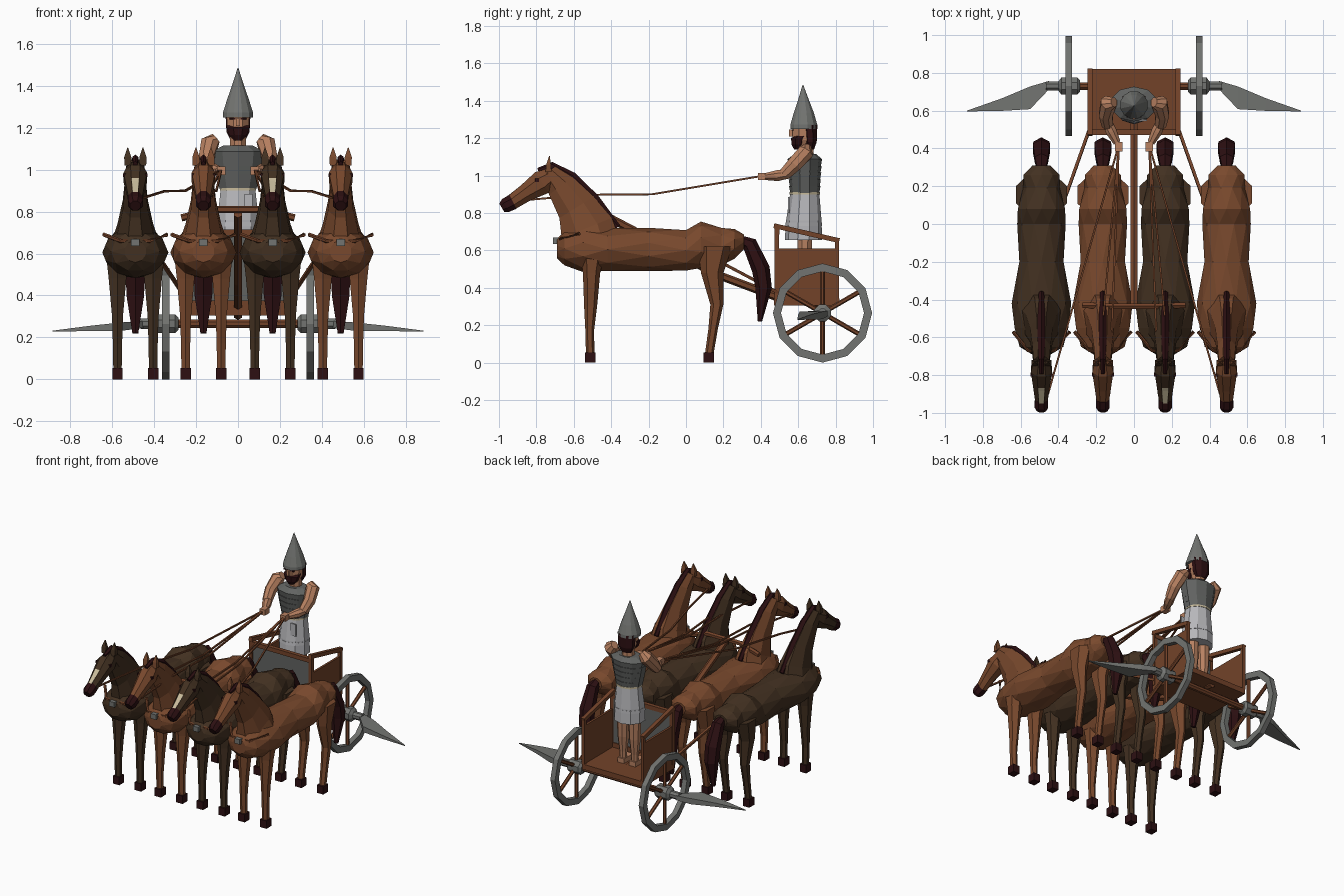
import bpy, bmesh, math
from mathutils import Vector


def material(name, r, g, b):
    m = bpy.data.materials.new(name)
    m.diffuse_color = (r, g, b, 1)
    return m


BROWN = material("chestnut", .19, .066, .026)
DARK = material("dark_coat", .055, .03, .015)
MANE = material("dark_hair", .026, .005, .006)
STEEL = material("steel", .17, .175, .165)
ARMOUR = material("armour_grey", .12, .125, .12)
SKIN = material("skin", .48, .22, .12)
CLOTH = material("pale_cloth", .47, .47, .49)
WOOD = material("wood", .17, .055, .022)
CREAM = material("cream", .58, .5, .33)


def add_mesh(name, bm, mat):
    bmesh.ops.recalc_face_normals(bm, faces=bm.faces)
    me = bpy.data.meshes.new(name)
    bm.to_mesh(me)
    bm.free()
    me.materials.append(mat)
    ob = bpy.data.objects.new(name, me)
    bpy.context.collection.objects.link(ob)
    return ob


def loft(name, pts, n, mat, axis=None, twist=0.0):
    """Skin n-sided rings along points (x, y, z, half width, half depth)."""
    bm = bmesh.new()
    c = [Vector(p[:3]) for p in pts]
    rings = []
    for i, p in enumerate(pts):
        t = Vector(axis) if axis else c[min(i + 1, len(c) - 1)] - c[max(i - 1, 0)]
        t.normalize()
        ref = Vector((1, 0, 0)) if abs(t.x) < .9 else Vector((0, 1, 0))
        u = (ref - t * ref.dot(t)).normalized()
        v = t.cross(u)
        k = 1 / math.cos(math.pi / n)
        ring = []
        for j in range(n):
            a = 2 * math.pi * (j + .5 + twist * i) / n
            ring.append(bm.verts.new(c[i] + u * (k * p[3] * math.cos(a)) + v * (k * p[4] * math.sin(a))))
        rings.append(ring)
    for r, s in zip(rings, rings[1:]):
        for j in range(n):
            q = (j + 1) % n
            bm.faces.new((r[j], r[q], s[q], s[j]))
    bm.faces.new(rings[0][::-1])
    bm.faces.new(rings[-1])
    if twist:
        bmesh.ops.triangulate(bm, faces=[f for f in bm.faces if len(f.verts) == 4])
    return add_mesh(name, bm, mat)


def rod(name, pts, r, mat, n=6):
    return loft(name, [(*p, r, r) for p in pts], n, mat)


def box(name, lo, hi, mat):
    x, y = (lo[0] + hi[0]) / 2, (lo[1] + hi[1]) / 2
    a, b = (hi[0] - lo[0]) / 2, (hi[1] - lo[1]) / 2
    return loft(name, [(x, y, lo[2], a, b), (x, y, hi[2], a, b)], 4, mat, (0, 0, 1))


def horse(cx, coat, blaze):
    def part(name, pts, n, mat, dx=0, **kw):
        return loft("horse_" + name, [(cx + dx, *p) for p in pts], n, mat, **kw)

    part("body", [(-.69, .61, .05, .05), (-.65, .61, .11, .09), (-.55, .605, .142, .115),
                  (-.42, .605, .15, .115), (-.2, .605, .117, .11), (.0, .6, .122, .108),
                  (.08, .63, .125, .118), (.19, .62, .092, .10), (.26, .635, .095, .075),
                  (.31, .645, .045, .04)], 10, coat, axis=(0, 1, 0), twist=.5)
    part("neck", [(-.50, .62, .12, .15), (-.53, .72, .085, .145), (-.585, .83, .06, .108),
                  (-.67, .945, .048, .078), (-.735, 1.02, .042, .045)], 8, coat)
    part("head", [(-.715, 1.0, .04, .045), (-.77, .963, .056, .066), (-.86, .905, .043, .047),
                  (-.93, .857, .033, .04)], 8, coat)
    part("muzzle", [(-.925, .86, .035, .042), (-.965, .84, .036, .039), (-.985, .828, .025, .026)], 8, MANE)
    part("mane", [(-.79, 1.025, .01, .014), (-.72, 1.05, .014, .02), (-.62, .985, .02, .034),
                  (-.5, .865, .02, .036), (-.37, .72, .014, .02)], 6, MANE)
    part("tail", [(.28, .66, .02, .02), (.34, .635, .035, .035), (.40, .50, .045, .042),
                  (.415, .40, .042, .038), (.395, .22, .014, .01)], 6, MANE)
    if blaze:
        part("blaze", [(-.80, 1.016, .02, .004), (-.882, .943, .017, .004), (-.95, .889, .012, .004)], 4, CREAM)
    # Chest ornament and collar strap
    box("chest_ornament", (cx - .02, -.71, .635), (cx + .02, -.675, .67), STEEL)
    rod("collar_strap", [(cx + s * d, y, z) for s, d, y, z in
                         ((-1, .15, -.57, .69), (-1, .07, -.67, .66), (1, .07, -.67, .66), (1, .15, -.57, .69))],
        .009, WOOD)
    for s in (-1, 1):
        part("ear", [(-.735, 1.02, .016, .016), (-.735, 1.06, .017, .012), (-.73, 1.105, .002, .002)],
             4, coat, s * .036, axis=(0, 0, 1))
        box("horse_eye", (cx + s * .05 - .008, -.807, .965), (cx + s * .05 + .008, -.787, .983), MANE)
        # Legs and hooves
        part("front_leg", [(-.50, .60, .055, .06), (-.505, .48, .042, .04), (-.51, .30, .026, .03),
                           (-.515, .17, .022, .02), (-.512, .05, .02, .02)], 6, coat, s * .085, axis=(0, 0, 1))
        part("hind_leg", [(.155, .62, .05, .08), (.14, .48, .04, .052), (.165, .31, .026, .03),
                          (.145, .18, .022, .022), (.125, .05, .02, .02)], 6, coat, s * .085, axis=(0, 0, 1))
        for y in (-.512, .122):
            x = cx + s * .085
            box("hoof", (x - .025, y - .028, 0), (x + .025, y + .028, .055), MANE)


for cx, coat, blaze in ((-.49, DARK, True), (-.165, BROWN, False), (.165, DARK, True), (.49, BROWN, False)):
    horse(cx, coat, blaze)

# Reins, from each bit to the nearer hand
for s in (-1, 1):
    for mx in (.455, .20, .13):
        hx = .08
        path = [(-.9, .865), (-.54, .897), (-.18, .9), (.42, 1.0)]
        rod("rein", [(s * (mx + (hx - mx) * (y + .9) / 1.32), y, z) for y, z in path], .005, WOOD, 4)
    rod("trace", [(s * .24, .49, .375), (s * .35, .18, .54), (s * .41, .02, .62)], .008, WOOD, 4)

# Pole and yoke
rod("pole", [(0, .78, .305), (0, .5, .345), (0, .18, .465), (0, -.44, .79)], .019, WOOD)
rod("yoke", [(-.27, -.43, .77), (-.12, -.435, .81), (.12, -.435, .81), (.27, -.43, .77)], .015, WOOD)

# Chariot body
box("floor", (-.24, .47, .305), (.24, .82, .342), WOOD)
box("front_panel", (-.225, .48, .342), (.225, .494, .69), ARMOUR)
box("front_rail", (-.24, .472, .685), (.24, .5, .715), WOOD)
box("front_sill", (-.24, .472, .342), (.24, .5, .375), WOOD)
for s in (-1, 1):
    x = s * .232
    box("side_wall", (x - .008, .475, .342), (x + .008, .815, .61), WOOD)
    box("front_post", (x - .012, .473, .34), (x + .012, .497, .73), WOOD)
    box("rear_post", (x - .011, .797, .34), (x + .011, .819, .655), WOOD)
    rod("side_rail", [(x, .47, .732), (x, .82, .652)], .013, WOOD, 4)

# Axle, wheels and hub blades
AY, AZ = .73, .265
rod("axle", [(-.3, AY, AZ), (.3, AY, AZ)], .02, WOOD, 8)
for s in (-1, 1):
    bm = bmesh.new()
    rows = [[bm.verts.new((s * .345 + w, AY + r * math.cos(i * math.pi / 6), AZ + r * math.sin(i * math.pi / 6)))
             for w, r in ((-.018, .222), (.018, .222), (.018, .265), (-.018, .265))] for i in range(12)]
    for i in range(12):
        for j in range(4):
            a, b = rows[i], rows[(i + 1) % 12]
            bm.faces.new((a[j], b[j], b[(j + 1) % 4], a[(j + 1) % 4]))
    add_mesh("wheel_rim", bm, STEEL)
    for i in range(6):
        a = math.pi / 6 + i * math.pi / 3
        d = Vector((0, math.cos(a), math.sin(a)))
        c = Vector((s * .345, AY, AZ))
        rod("spoke", [c + d * .02, c + d * .23], .011, WOOD)
    loft("hub", [(s * x, AY, AZ, r, r) for x, r in
                 ((.285, .03), (.30, .045), (.385, .045), (.40, .024), (.465, .024))], 8, STEEL)
    loft("hub_blade", [(s * .45, .735, .262, .022, .016), (s * .55, .668, .252, .06, .02),
                       (s * .70, .632, .243, .033, .013), (s * .885, .598, .23, .002, .002)],
         4, STEEL, axis=(1, 0, 0))

# Driver: legs, skirt, belt, banded cuirass
Z = (0, 0, 1)
for s in (-1, 1):
    loft("driver_leg", [(s * .045, .635, z, r, r) for z, r in ((.345, .022), (.42, .024), (.53, .036), (.72, .04))],
         8, SKIN, Z)
    box("foot", (s * .045 - .025, .56, .342), (s * .045 + .025, .665, .375), SKIN)
loft("skirt", [(0, .628, .655, .1, .095), (0, .63, .76, .098, .09), (0, .635, .905, .083, .074)], 10, CLOTH, Z)
loft("skirt_band", [(0, .629, .73, .102, .094), (0, .63, .75, .1, .092)], 10, CLOTH, Z)
box("waist_flap", (.03, .545, .80), (.068, .553, .885), CLOTH)
loft("belt", [(0, .635, .9, .087, .078), (0, .635, .912, .087, .078)], 10, CREAM, Z)
bands = []
for i in range(5):
    w = (.088, .096, .104, .111, .115)[i]
    z = .908 + i * .036
    bands += [(0, .635, z, w, .074 + i * .002), (0, .635, z + .036, w + .007, .08 + i * .002)]
loft("cuirass", bands + [(0, .638, 1.115, .07, .055)], 10, ARMOUR, Z)

# Arms
for s in (-1, 1):
    loft("upper_arm", [(s * .105, .645, 1.15, .025, .025), (s * .135, .64, 1.125, .042, .042),
                       (s * .15, .58, 1.06, .036, .04), (s * .14, .525, 1.005, .03, .032)], 8, SKIN)
    loft("forearm", [(s * .145, .545, 1.01, .026, .026), (s * .12, .49, 1.0, .029, .029),
                     (s * .09, .43, .995, .019, .019)], 8, SKIN)
    box("hand", (s * .08 - .02, .385, .975), (s * .08 + .02, .435, 1.015), SKIN)

# Head, hair, beard and helmet
loft("driver_neck", [(0, .645, 1.09, .04, .04), (0, .64, 1.19, .036, .038)], 8, SKIN, Z)
loft("driver_head", [(0, .62, 1.15, .03, .035), (0, .625, 1.19, .05, .055), (0, .63, 1.28, .056, .06)], 8, SKIN, Z)
loft("hair", [(0, .665, 1.14, .035, .02), (0, .665, 1.18, .055, .034), (0, .66, 1.27, .06, .04)], 8, MANE, Z)
loft("beard", [(0, .592, 1.14, .02, .014), (0, .6, 1.165, .042, .036), (0, .604, 1.2, .054, .042),
               (0, .615, 1.212, .054, .034)], 8, MANE, Z)
box("nose", (-.009, .552, 1.208), (.009, .58, 1.245), SKIN)
for s in (-1, 1):
    box("eyebrow", (s * .026 - .014, .565, 1.24), (s * .026 + .014, .574, 1.247), MANE)
loft("helmet", [(0, .63, 1.25, .072, .072), (0, .63, 1.272, .072, .072), (0, .63, 1.335, .052, .054),
                (0, .628, 1.41, .026, .027), (0, .625, 1.485, .002, .002)], 12, STEEL, Z)
